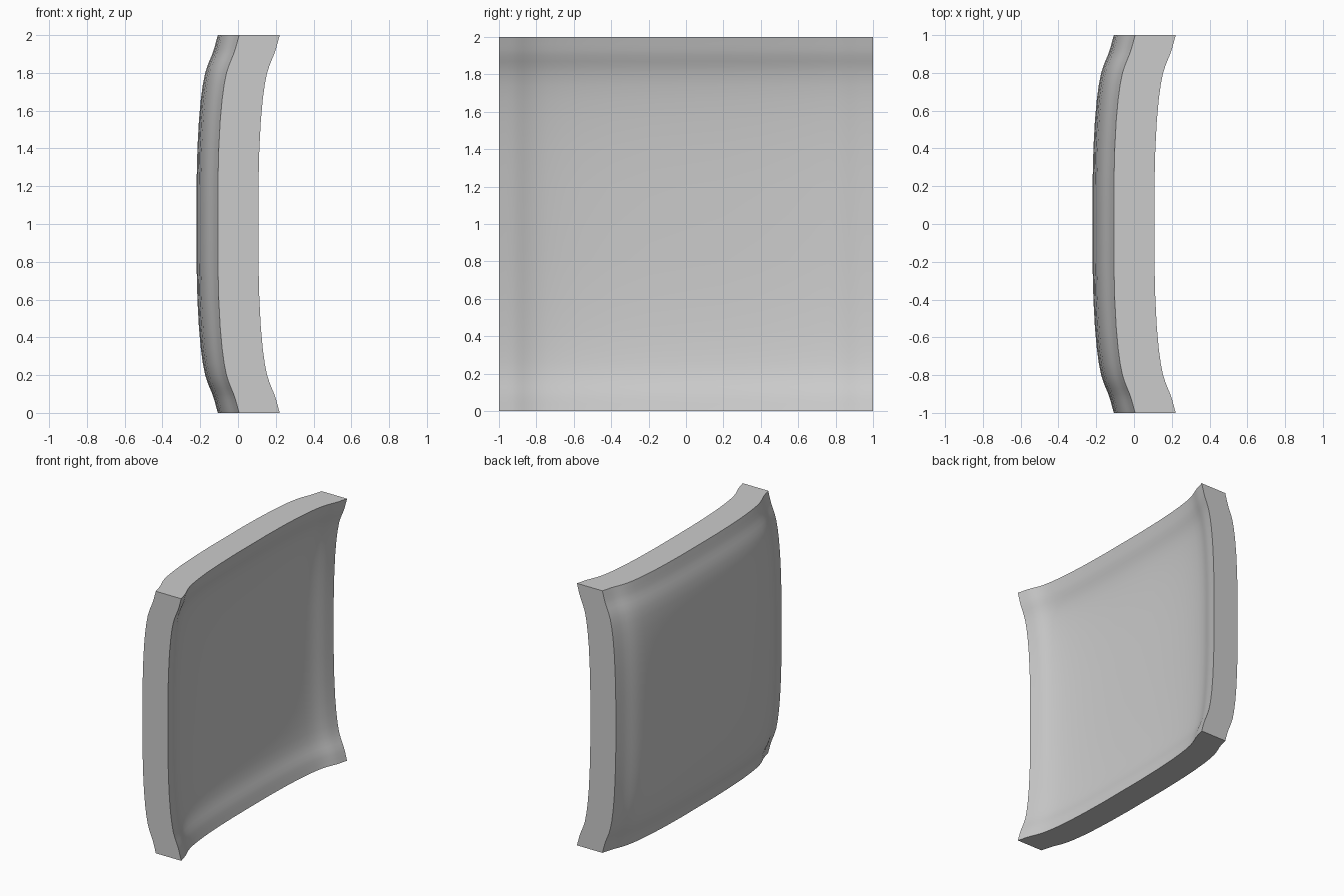
import bpy
import bmesh
import math

old = bpy.data.objects.get("Cube")
if old:
    bpy.data.objects.remove(old, do_unlink=True)

# Half profile of the dished panel: (distance from centre, offset)
HALF = [(0.0, 0.0), (0.2, 0.0), (0.4, 0.005), (0.55, 0.013), (0.66, 0.023),
        (0.74, 0.034), (0.8, 0.046), (0.84, 0.059), (0.87, 0.071),
        (0.9, 0.084), (0.93, 0.094), (0.96, 0.102), (1.0, 0.113)]
PROFILE = [(-t, d) for t, d in reversed(HALF[1:])] + HALF
THICKNESS = 0.215
BACK = -0.22

# Bulged sheet, curved the same way in both directions
bm = bmesh.new()
rows = [[bm.verts.new((BACK + dy + dz, y, z + 1)) for z, dz in PROFILE]
        for y, dy in PROFILE]
for a, b in zip(rows, rows[1:]):
    for i in range(len(a) - 1):
        bm.faces.new((a[i], b[i], b[i + 1], a[i + 1]))

# Thicken it straight across
geom = bmesh.ops.extrude_face_region(bm, geom=bm.faces[:], use_keep_orig=True)["geom"]
moved = [v for v in geom if isinstance(v, bmesh.types.BMVert)]
bmesh.ops.translate(bm, verts=moved, vec=(THICKNESS, 0, 0))
bmesh.ops.recalc_face_normals(bm, faces=bm.faces[:])

mesh = bpy.data.meshes.new("curved_panel")
bm.to_mesh(mesh)
bm.free()
panel = bpy.data.objects.new("curved_panel", mesh)
bpy.context.collection.objects.link(panel)

# Plain grey finish
grey = bpy.data.materials.new("light_grey")
grey.use_nodes = True
colour = (0.6, 0.6, 0.6, 1)
grey.diffuse_color = colour
grey.node_tree.nodes["Principled BSDF"].inputs["Base Color"].default_value = colour
mesh.materials.append(grey)

# Smooth faces with crisp rims
bpy.ops.object.select_all(action="DESELECT")
panel.select_set(True)
bpy.context.view_layer.objects.active = panel
bpy.ops.object.shade_smooth_by_angle(angle=math.radians(35))
